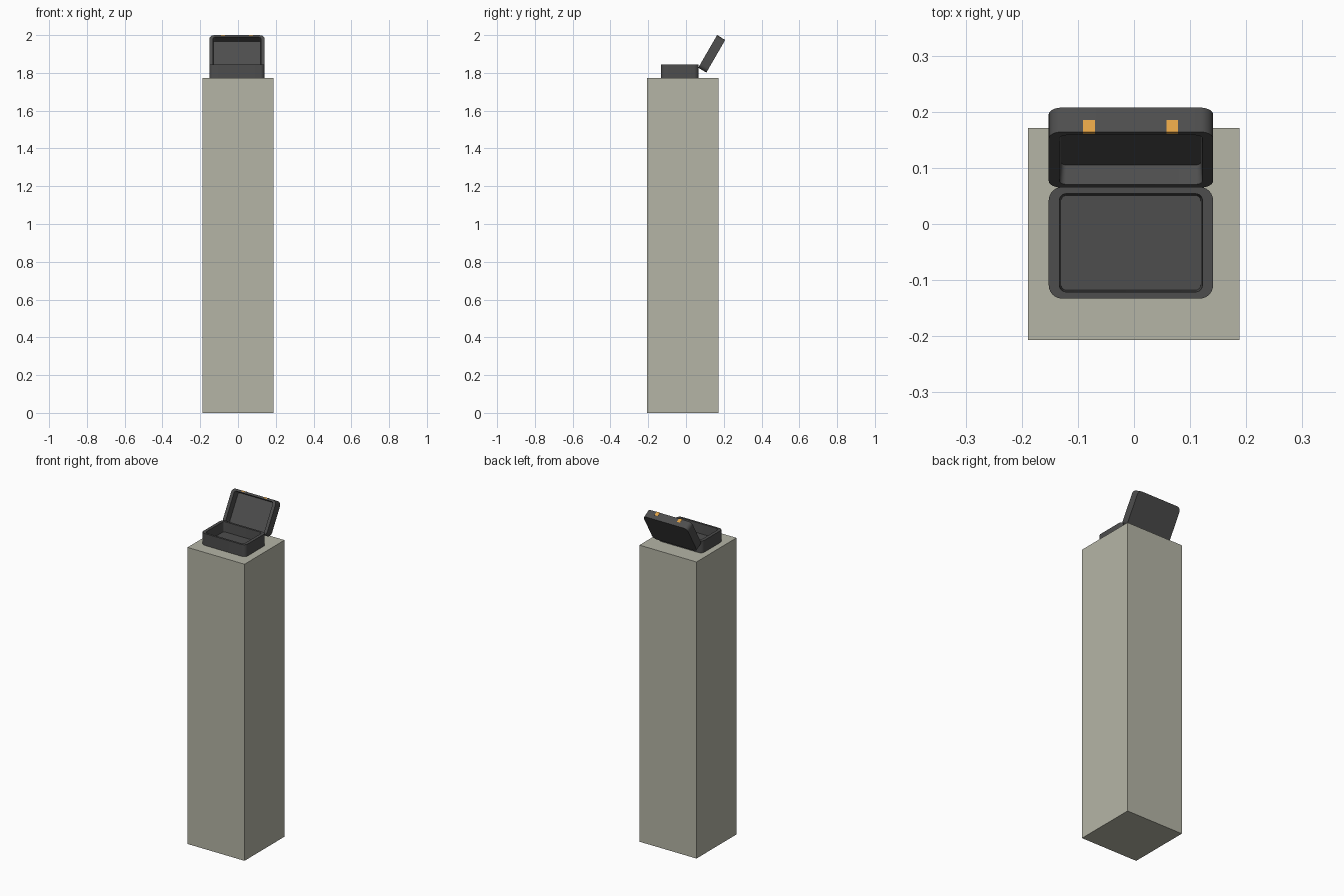
import bpy, bmesh
from math import pi, cos, sin, radians
from mathutils import Matrix, Vector

if "Cube" in bpy.data.objects:
    bpy.data.objects.remove(bpy.data.objects["Cube"])

SEG = 6
W, D = 0.293, 0.199          # case width and depth
CX = -0.0055                 # case centre in x
TILT = radians(60)


def material(name, rgb):
    m = bpy.data.materials.new(name)
    m.diffuse_color = (*rgb, 1)
    m.use_nodes = True
    m.node_tree.nodes["Principled BSDF"].inputs["Base Color"].default_value = m.diffuse_color
    return m


stone = material("pale_stone", (0.46, 0.46, 0.38))
dark = material("dark_grey", (0.075, 0.075, 0.075))
brass = material("brass", (0.75, 0.36, 0.06))


def finish(bm, name, mat, matrix=Matrix(), smooth=False):
    bmesh.ops.recalc_face_normals(bm, faces=bm.faces[:])
    me = bpy.data.meshes.new(name)
    bm.to_mesh(me)
    bm.free()
    me.materials.append(mat)
    ob = bpy.data.objects.new(name, me)
    ob.matrix_world = matrix
    bpy.context.collection.objects.link(ob)
    if smooth:
        bpy.ops.object.select_all(action='DESELECT')
        ob.select_set(True)
        bpy.context.view_layer.objects.active = ob
        bpy.ops.object.shade_smooth_by_angle(angle=radians(30))
    return ob


def box(name, lo, hi, mat, matrix=Matrix()):
    lo, hi = Vector(lo), Vector(hi)
    bm = bmesh.new()
    bmesh.ops.create_cube(bm, size=1)
    bmesh.ops.scale(bm, vec=hi - lo, verts=bm.verts)
    bmesh.ops.translate(bm, vec=(lo + hi) / 2, verts=bm.verts)
    return finish(bm, name, mat, matrix)


def rounded_loop(bm, inset_x, inset_y, r, z):
    hx, hy = W / 2 - inset_x - r, D / 2 - inset_y - r
    verts = []
    for q, (sx, sy) in enumerate(((1, 1), (-1, 1), (-1, -1), (1, -1))):
        for i in range(SEG + 1):
            a = (q + i / SEG) * pi / 2
            verts.append(bm.verts.new((sx * hx + r * cos(a),
                                       D / 2 + sy * hy + r * sin(a), z)))
    return verts


def tray(name, height, floor, matrix):
    # hollow half of the case: outer wall, rim, drafted inner wall, floor
    bm = bmesh.new()
    loops = [rounded_loop(bm, *p) for p in (
        (0, 0, 0.024, 0),
        (0, 0, 0.024, height),
        (0.019, 0.012, 0.012, height),
        (0.022, 0.015, 0.010, floor))]
    for a, b in zip(loops, loops[1:]):
        n = len(a)
        for i in range(n):
            j = (i + 1) % n
            bm.faces.new((a[i], a[j], b[j], b[i]))
    bm.faces.new(loops[0])
    bm.faces.new(loops[-1])
    return finish(bm, name, dark, matrix, smooth=True)


# pedestal
box("pedestal", (-0.189, -0.207, 0), (0.188, 0.171, 1.774), stone)

# lower half of the case
tray("case_base", 0.071, 0.012, Matrix.Translation((CX, -0.133, 1.774)))

# opened lid, tilted back
LID_H = 0.05
lid_frame = Matrix.Translation((CX, 0.108, 1.802)) @ Matrix.Rotation(TILT, 4, 'X')
tray("case_lid", LID_H, 0.012, lid_frame)

# two latches on the free edge of the lid
for side, x in (("left", -0.0745), ("right", 0.0735)):
    box(f"latch_{side}", (x - 0.0105, D - 0.006, LID_H - 0.024),
        (x + 0.0105, D + 0.001, LID_H + 0.001), brass, lid_frame)
